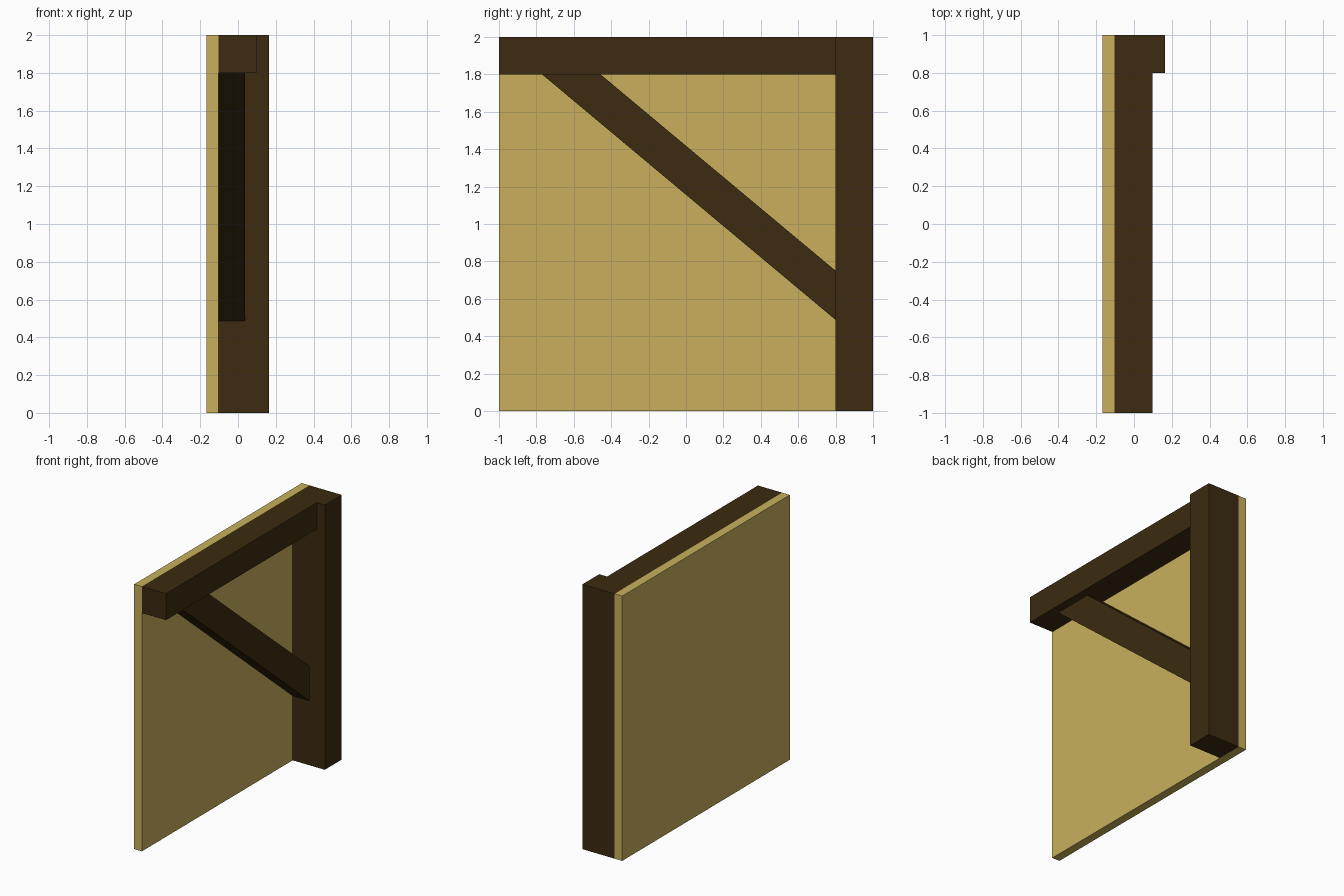
import bpy
import bmesh

if "Cube" in bpy.data.objects:
    bpy.data.objects.remove(bpy.data.objects["Cube"])


def material(name, rgb):
    m = bpy.data.materials.new(name)
    m.diffuse_color = (*rgb, 1.0)
    m.use_nodes = True
    m.node_tree.nodes["Principled BSDF"].inputs["Base Color"].default_value = m.diffuse_color
    return m


def slab(name, outline, x0, x1, mat):
    """Extrude a (y, z) outline along x from x0 to x1."""
    bm = bmesh.new()
    face = bm.faces.new([bm.verts.new((x0, y, z)) for y, z in outline])
    ext = bmesh.ops.extrude_face_region(bm, geom=[face])
    verts = [g for g in ext["geom"] if isinstance(g, bmesh.types.BMVert)]
    bmesh.ops.translate(bm, verts=verts, vec=(x1 - x0, 0, 0))
    bmesh.ops.recalc_face_normals(bm, faces=bm.faces)
    mesh = bpy.data.meshes.new(name)
    bm.to_mesh(mesh)
    bm.free()
    mesh.materials.append(mat)
    obj = bpy.data.objects.new(name, mesh)
    bpy.context.collection.objects.link(obj)
    return obj


def rect(y0, y1, z0, z1):
    return [(y0, z0), (y1, z0), (y1, z1), (y0, z1)]


plaster = material("straw plaster", (0.578, 0.434, 0.107))
timber = material("dark timber", (0.045, 0.024, 0.005))

INNER = -0.103  # face of the panel that carries the timbers

# Wall panel
slab("wall_panel", rect(-1, 1, 0, 2), -0.167, INNER, plaster)
# Upright post at the back edge
slab("corner_post", rect(0.8, 1, 0, 2), INNER, 0.165, timber)
# Horizontal beam along the top
slab("top_beam", rect(-1, 0.8, 1.8, 2), INNER, 0.099, timber)
# Diagonal brace, cut flush to the beam and the post
slab("diagonal_brace", [(-0.77, 1.8), (0.8, 0.487), (0.8, 0.75), (-0.457, 1.8)],
     INNER, 0.036, timber)
